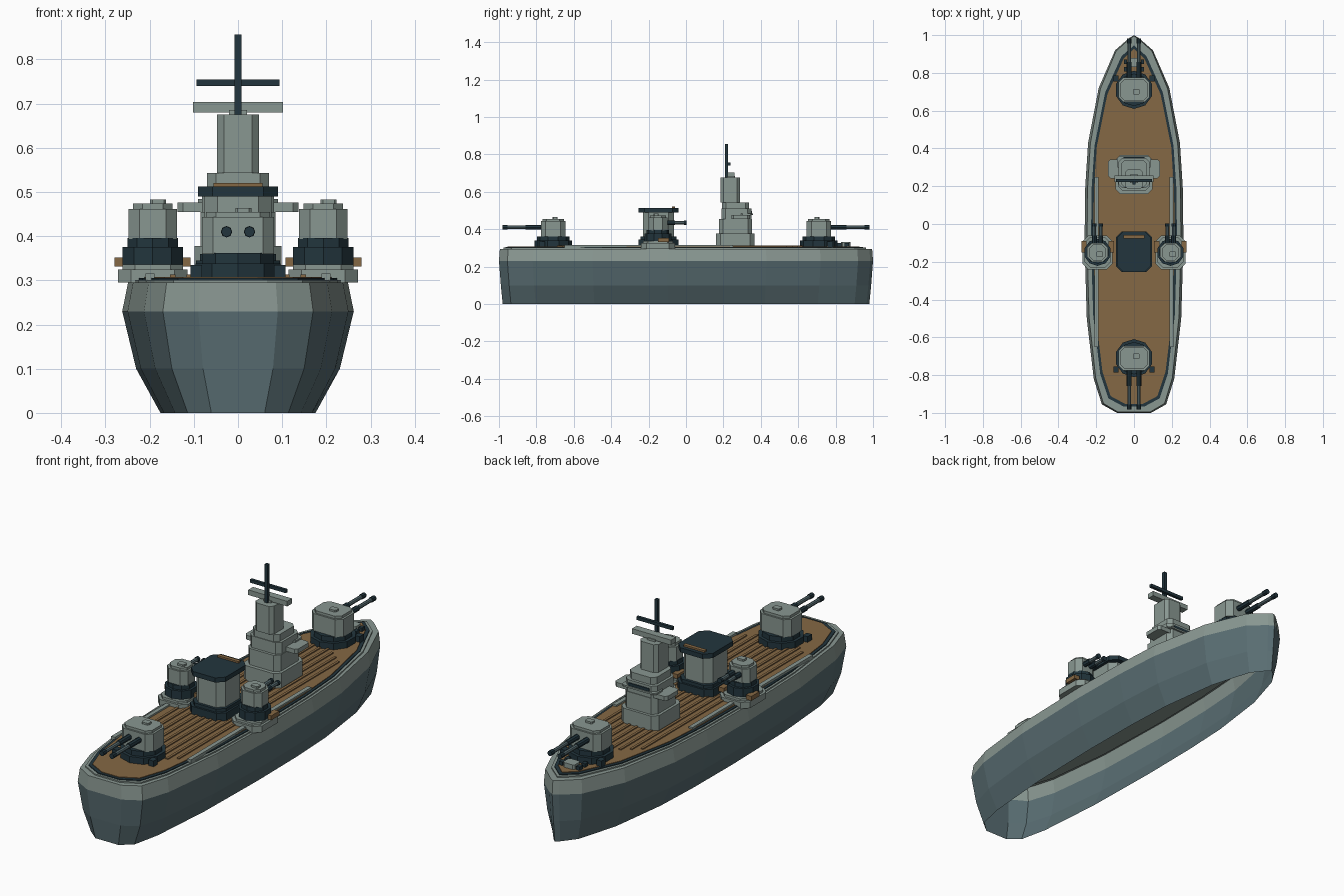
import bpy, bmesh, math

cube = bpy.data.objects.get("Cube")
if cube:
    bpy.data.objects.remove(cube)


def material(name, rgb):
    m = bpy.data.materials.new(name)
    m.use_nodes = True
    m.diffuse_color = (*rgb, 1)
    m.node_tree.nodes["Principled BSDF"].inputs["Base Color"].default_value = (*rgb, 1)
    return m


GRAY = material("light gray paint", (0.25, 0.31, 0.285))
STEEL = material("blue gray paint", (0.10, 0.155, 0.17))
DARK = material("dark navy paint", (0.016, 0.036, 0.047))
WOOD = material("wood planks", (0.235, 0.138, 0.058))


def finish(name, bm, *mats):
    bmesh.ops.recalc_face_normals(bm, faces=bm.faces)
    me = bpy.data.meshes.new(name)
    bm.to_mesh(me)
    bm.free()
    for m in mats:
        me.materials.append(m)
    ob = bpy.data.objects.new(name, me)
    bpy.context.collection.objects.link(ob)
    return ob


def loft(bm, rings, bottom=True):
    """Join stacked rings of points and cap the ends."""
    loops = [[bm.verts.new(p) for p in r] for r in rings]
    n = len(loops[0])
    for a, b in zip(loops, loops[1:]):
        for i in range(n):
            bm.faces.new((a[i], a[(i + 1) % n], b[(i + 1) % n], b[i]))
    bm.faces.new(loops[-1])
    if bottom:
        bm.faces.new(loops[0][::-1])


def prism(name, outline, z0, z1, mat):
    bm = bmesh.new()
    loft(bm, [[(x, y, z) for x, y in outline] for z in (z0, z1)])
    return finish(name, bm, mat)


def block(name, x, y, hx, hy, z0, z1, mat, c=0.0):
    """Upright box with optional cut corners, given by centre and half sizes."""
    pts = []
    for sx, sy in ((1, 1), (-1, 1), (-1, -1), (1, -1)):
        if c:
            pair = [(x + sx * hx, y + sy * (hy - c)), (x + sx * (hx - c), y + sy * hy)]
            pts += pair if sx * sy > 0 else pair[::-1]
        else:
            pts.append((x + sx * hx, y + sy * hy))
    return prism(name, pts, z0, z1, mat)


def drum(name, x, y, r, z0, z1, mat, sides=10):
    pts = [(x + r * math.cos(math.tau * (i + 0.5) / sides),
            y + r * math.sin(math.tau * (i + 0.5) / sides)) for i in range(sides)]
    return prism(name, pts, z0, z1, mat)


def tube(name, x, z, y0, y1, r, mat, sides=8):
    """Gun barrel lying along y."""
    bm = bmesh.new()
    loft(bm, [[(x + r * math.cos(math.tau * i / sides), y, z + r * math.sin(math.tau * i / sides))
               for i in range(sides)] for y in (y0, y1)])
    return finish(name, bm, mat)


# Hull: plan as (y, half width) from stern to bow, lofted with an open bottom
PLAN = [(-1, .09), (-.955, .17), (-.82, .213), (-.5, .25), (-.1, .262), (.2, .258),
        (.43, .243), (.72, .187), (.92, .1), (.985, .025)]


def plan_outline(inset=0.0):
    half = [(w - inset, y * (1 - inset)) for y, w in PLAN if w > inset + 0.01]
    tip = (0, 1 - 1.6 * inset)
    return half + [tip] + [(-x, y) for x, y in reversed(half)]


bm = bmesh.new()
base = plan_outline()
LEVELS = [(0, .67, .98), (.1, .88, .99), (.23, 1, 1), (.295, .95, .995)]
loft(bm, [[(x * sx, y * sy, z) for x, y in base] for z, sx, sy in LEVELS], bottom=False)
hull = finish("hull", bm, STEEL, GRAY)
for p in hull.data.polygons:
    p.material_index = int(p.center.z > 0.23)

# Deck layers
prism("deck_rim", plan_outline(.024), .29, .301, GRAY)
prism("deck_gutter", plan_outline(.034), .295, .305, DARK)
prism("wood_deck", plan_outline(.046), .297, .308, WOOD)
for i in range(-4, 5):
    reach = .72 - .03 * abs(i)
    block("deck_plank", i * .037, -.06, .006, reach, .305, .313, WOOD)
for s in (-1, 1):
    block("deck_side_strip", s * .199, -.2, .01, .45, .297, .316, GRAY)


def turret(label, x, y, d, hx, hy, z0, z1, length, gap, gun_z):
    """Twin gun house facing along d (+1 bow, -1 stern)."""
    block(label + "_house", x, y, hx, hy, z0, z1 - .012, GRAY, .025)
    block(label + "_roof", x, y, hx - .01, hy - .008, z1 - .012, z1, GRAY, .022)
    block(label + "_hatch", x + .012, y - d * .01, .018, .014, z1, z1 + .009, GRAY, .005)
    for s in (-1, 1):
        gx, front = x + s * gap, y + d * hy
        tube(label + "_gun_sleeve", gx, gun_z, front - d * .02, front + d * length * .4, .013, DARK)
        tube(label + "_gun_barrel", gx, gun_z, front, front + d * length, .0095, STEEL)
        tube(label + "_gun_muzzle", gx, gun_z, front + d * length * .88, front + d * (length + .002), .012, DARK)


# Main turrets on stepped dark bases
for label, d in (("bow_turret", 1), ("stern_turret", -1)):
    y = d * .71
    drum(label + "_base", 0, y, .101, .3, .338, DARK)
    drum(label + "_ring", 0, y, .086, .338, .362, DARK)
    turret(label, 0, y, d, .082, .065, .36, .455, .205, .026, .41)
    for s in (-1, 1):
        block(label + "_step", s * .095, y + d * .06, .013, .016, .305, .335, DARK)

# Anchor gear on the foredeck
block("winch", 0, .855, .03, .025, .305, .33, GRAY, .008)
for s in (-1, 1):
    for y in (.82, .86):
        block("bollard", s * .045, y, .009, .012, .305, .325, DARK)

# Side gun mounts on sponsons
for side, s in (("left", 1), ("right", -1)):
    x, y = s * .193, -.15
    label = side + "_mount"
    block(label + "_sponson", x, y, .079, .09, .295, .325, GRAY, .03)
    block(label + "_sponson_top", x, y, .068, .08, .325, .336, GRAY, .028)
    drum(label + "_base", x, y, .072, .336, .376, DARK)
    drum(label + "_ring", x, y, .06, .376, .396, DARK)
    turret(label, x, y, 1, .055, .05, .394, .474, .1, .017, .434)
    for k in (-1, 1):
        block(label + "_locker", x + k * .072, y + .03, .014, .03, .331, .352, WOOD)

# Funnel
FY = -.147
block("funnel_base", 0, FY, .095, .106, .3, .345, DARK, .03)
block("funnel_collar", 0, FY, .086, .097, .345, .36, DARK, .03)
block("funnel_body", 0, FY, .076, .084, .36, .492, GRAY, .03)
block("funnel_cap", 0, FY, .09, .107, .49, .512, DARK, .032)
block("funnel_vent", 0, FY + .08, .055, .009, .51, .52, WOOD)

# Command tower
block("tower_base", 0, .263, .098, .103, .3, .378, GRAY, .025)
block("tower_lower", 0, .265, .085, .088, .378, .455, GRAY, .022)
block("bridge_wing", 0, .292, .137, .05, .455, .476, GRAY, .012)
block("bridge_room", 0, .27, .082, .08, .455, .51, GRAY, .02)
block("bridge_window", 0, .346, .055, .008, .482, .498, DARK)
block("bridge_visor", 0, .325, .09, .034, .476, .484, GRAY, .012)
block("bridge_roof", 0, .265, .07, .072, .51, .543, GRAY, .02)
block("tower_upper", 0, .237, .048, .052, .543, .675, GRAY, .016)
block("rangefinder_post", 0, .24, .02, .022, .675, .685, GRAY)
block("rangefinder", 0, .24, .102, .018, .68, .704, GRAY)

# Mast
block("mast", 0, .217, .008, .008, .67, .856, DARK)
block("mast_yard", 0, .23, .094, .007, .74, .755, DARK)
